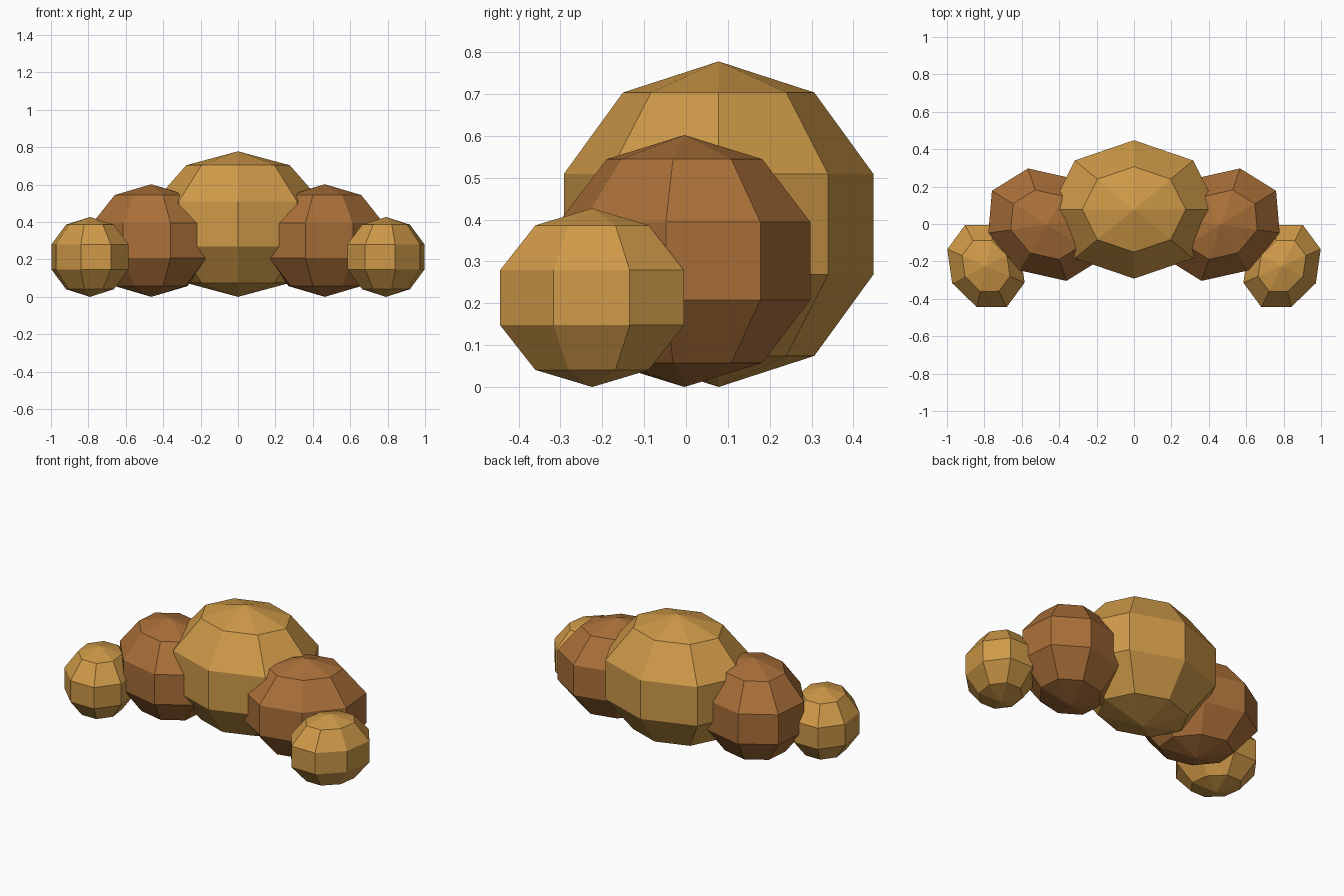
import bpy
from math import sin, cos

if "Cube" in bpy.data.objects:
    bpy.data.objects.remove(bpy.data.objects["Cube"])


def material(name, color):
    m = bpy.data.materials.new(name)
    m.diffuse_color = (*color, 1)
    m.use_nodes = True
    m.node_tree.nodes["Principled BSDF"].inputs["Base Color"].default_value = m.diffuse_color
    return m


gold = material("gold", (0.62, 0.32, 0.065))
brown = material("brown", (0.40, 0.16, 0.04))


# One faceted lump, widened outward and turned along the arc
def lump(name, radius, angle, mat):
    x = 0.888 * sin(angle)
    y = 0.078 - 0.553 * (1 - cos(angle))
    bpy.ops.mesh.primitive_uv_sphere_add(segments=8, ring_count=5, radius=1,
                                         location=(x, y, radius),
                                         rotation=(0, 0, angle))
    ob = bpy.context.object
    ob.name = name
    ob.scale = (radius * 1.21, radius, radius)
    ob.data.materials.append(mat)


# Crescent of lumps: big centre, shrinking to both tips
lump("centre_lump", 0.389, 0, gold)
for side, s in (("left", -1), ("right", 1)):
    lump(side + "_middle_lump", 0.301, s * 0.55, brown)
    lump(side + "_tip_lump", 0.2135, s * 1.1, gold)
